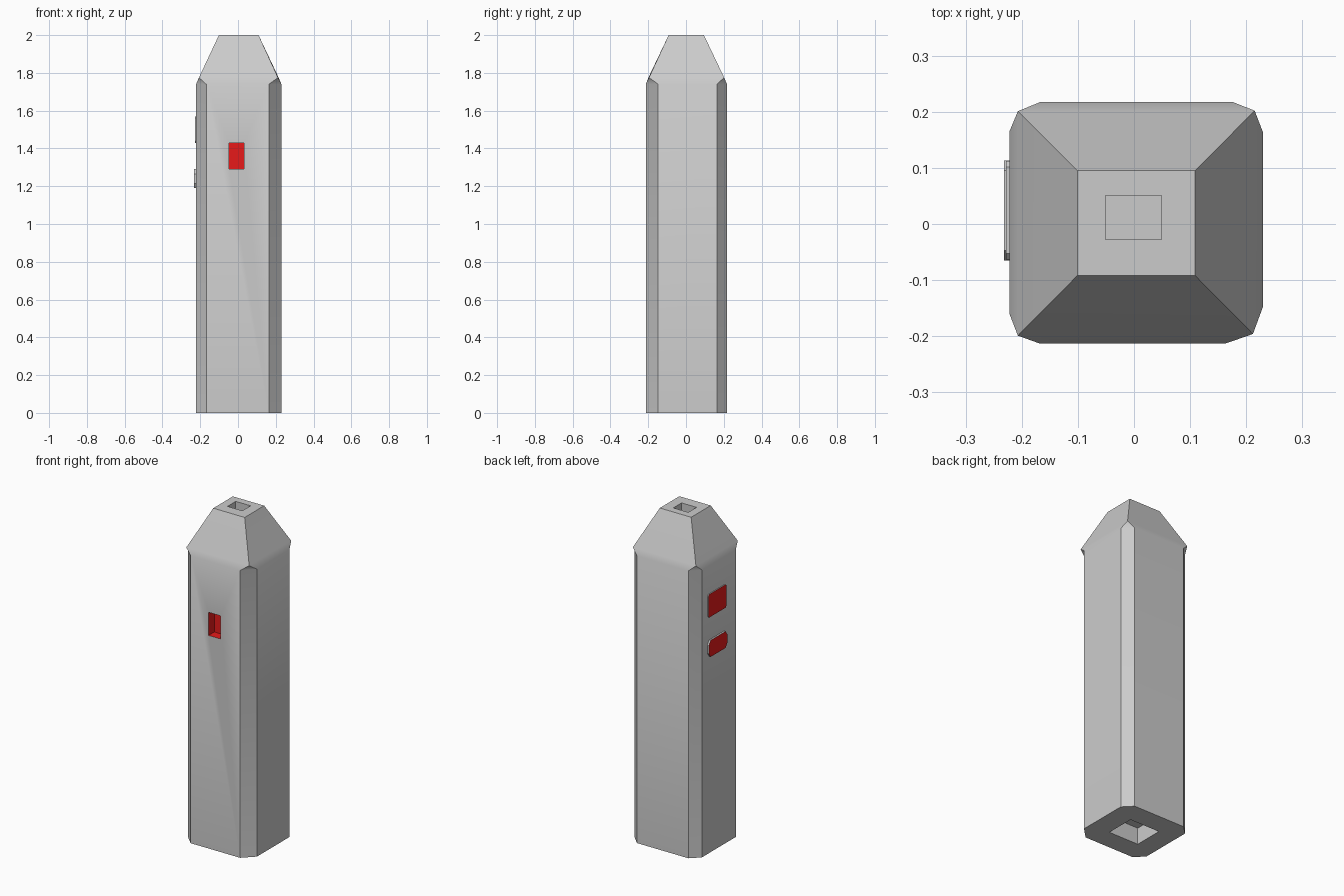
import bpy, bmesh

if "Cube" in bpy.data.objects:
    bpy.data.objects.remove(bpy.data.objects["Cube"])


def material(name, color):
    m = bpy.data.materials.new(name)
    m.diffuse_color = color
    m.use_nodes = True
    m.node_tree.nodes["Principled BSDF"].inputs["Base Color"].default_value = m.diffuse_color
    return m


GREY = material("grey", (0.8, 0.8, 0.8, 1))
RED = material("red", (0.8, 0.01, 0.01, 1))


def add_object(name, verts, faces):
    bm = bmesh.new()
    vs = [bm.verts.new(v) for v in verts]
    for f in faces:
        bm.faces.new([vs[i] for i in f])
    bmesh.ops.recalc_face_normals(bm, faces=bm.faces)
    me = bpy.data.meshes.new(name)
    bm.to_mesh(me)
    bm.free()
    me.materials.append(GREY)
    me.materials.append(RED)
    ob = bpy.data.objects.new(name, me)
    bpy.context.collection.objects.link(ob)
    return ob


def prism(name, ring_a, ring_b):
    n = len(ring_a)
    sides = [(i, (i + 1) % n, n + (i + 1) % n, n + i) for i in range(n)]
    return add_object(name, ring_a + ring_b,
                      sides + [tuple(range(n)), tuple(range(n, 2 * n))])


def cut_box(target, x, y, z):
    rings = [[(x[0], y[0], k), (x[1], y[0], k), (x[1], y[1], k), (x[0], y[1], k)] for k in z]
    cutter = prism("cutter", *rings)
    cutter.hide_render = True
    mod = target.modifiers.new("cut", 'BOOLEAN')
    mod.operation = 'DIFFERENCE'
    mod.solver = 'EXACT'
    mod.object = cutter
    bpy.context.view_layer.objects.active = target
    bpy.ops.object.modifier_apply(modifier=mod.name)
    bpy.data.objects.remove(cutter)


# Chamfered pillar with overhanging corner peaks and a tapered cap
section = [(-0.168, -0.213), (0.163, -0.213), (0.23, -0.147), (0.23, 0.163),
           (0.177, 0.217), (-0.168, 0.217), (-0.222, 0.165), (-0.222, -0.16)]
peaks = [(0.212, -0.196), (0.215, 0.202), (-0.207, 0.201), (-0.207, -0.199)]
cap = [(0.109, -0.092), (0.109, 0.095), (-0.101, 0.095), (-0.101, -0.092)]
verts = ([(x, y, 0) for x, y in section] + [(x, y, 1.74) for x, y in section]
         + [(x, y, 1.775) for x, y in peaks] + [(x, y, 2) for x, y in cap])
faces = [tuple(range(8)), (20, 21, 22, 23)]
faces += [(i, (i + 1) % 8, 8 + (i + 1) % 8, 8 + i) for i in range(8)]
for k in range(4):
    a, b = 8 + 2 * k, 9 + 2 * k
    nxt, prev = 16 + k, 16 + (k + 3) % 4
    faces.append((a, b, nxt, prev))                      # lower slope
    faces.append((prev, nxt, nxt + 4, prev + 4))         # upper slope
    faces.append((b, 8 + (2 * k + 2) % 8, nxt))          # corner overhang
pillar = add_object("pillar", verts, faces)

# Top socket, bottom socket and front window
cut_box(pillar, (-0.051, 0.049), (-0.028, 0.051), (1.95, 2.1))
cut_box(pillar, (-0.1, 0.1), (-0.088, 0.09), (-0.1, 0.1))
window_x, window_z = (-0.048, 0.033), (1.29, 1.43)
cut_box(pillar, window_x, (-0.3, -0.158), window_z)
for p in pillar.data.polygons:
    c = p.center
    if (window_x[0] - 0.001 <= c.x <= window_x[1] + 0.001 and -0.212 < c.y < -0.15
            and window_z[0] - 0.001 <= c.z <= window_z[1] + 0.001):
        p.material_index = 1

# Smooth shading with sharp corners
bpy.ops.object.select_all(action='DESELECT')
pillar.select_set(True)
bpy.context.view_layer.objects.active = pillar
bpy.ops.object.shade_smooth_by_angle(angle=0.6)


# Raised red panels with clipped corners on the left side
def panel(name, x_out, y, z, cy, cz):
    (y0, y1), (z0, z1) = y, z
    outline = [(y0 + cy, z0), (y1 - cy, z0), (y1, z0 + cz), (y1, z1 - cz),
               (y1 - cy, z1), (y0 + cy, z1), (y0, z1 - cz), (y0, z0 + cz)]
    ob = prism(name, [(-0.215, a, b) for a, b in outline], [(x_out, a, b) for a, b in outline])
    for p in ob.data.polygons:
        if p.normal.x < -0.9:
            p.material_index = 1


panel("upper_panel", -0.228, (-0.063, 0.112), (1.43, 1.57), 0.01, 0.01)
panel("lower_panel", -0.232, (-0.065, 0.113), (1.19, 1.29), 0.018, 0.025)
